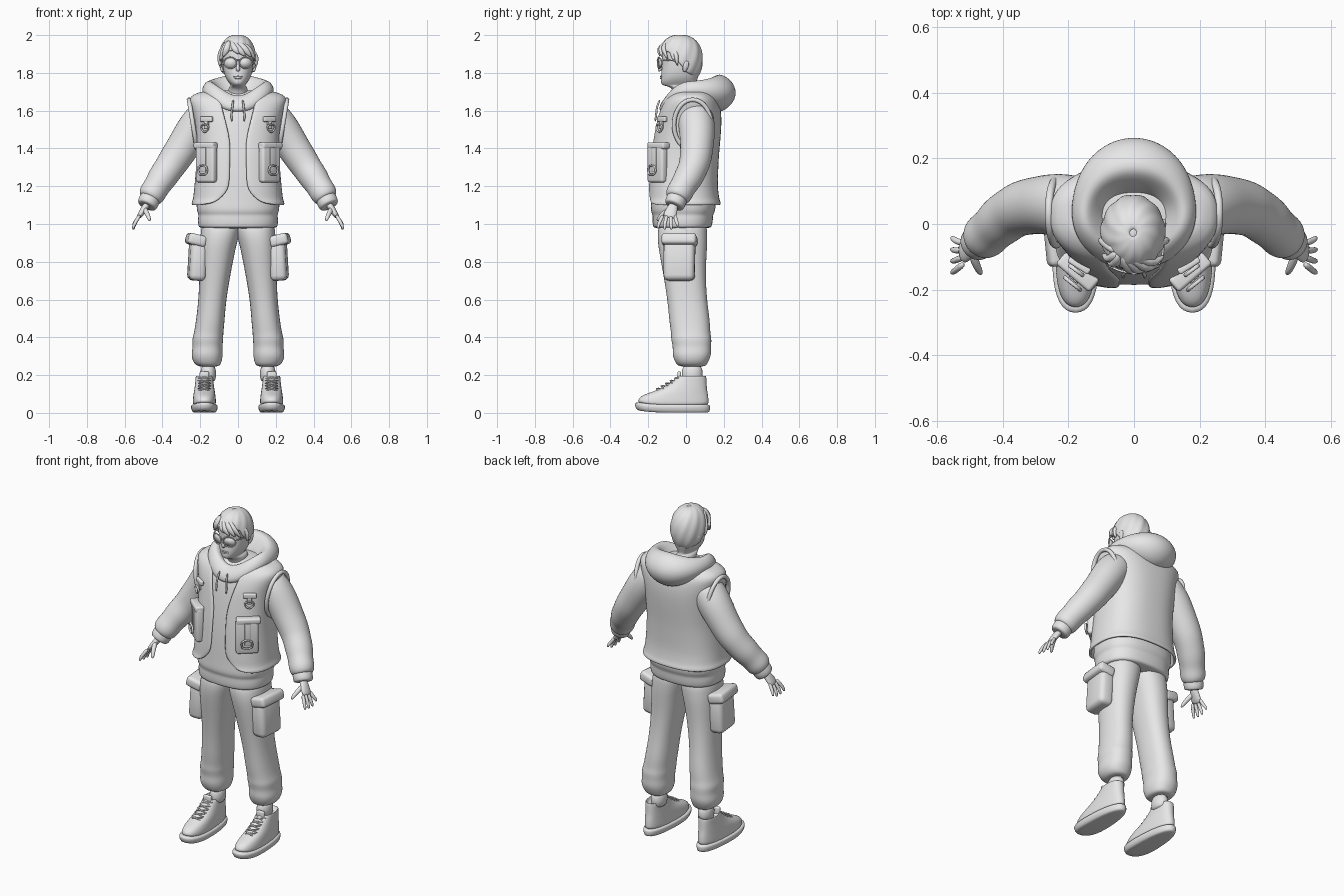
import bpy, bmesh
from math import sin, cos, pi, asin, atan2
from mathutils import Vector, Matrix

cube = bpy.data.objects.get("Cube")
if cube:
    bpy.data.objects.remove(cube, do_unlink=True)

grey = bpy.data.materials.new("light_grey")
grey.use_nodes = True
grey.diffuse_color = (0.8, 0.8, 0.8, 1)
grey.node_tree.nodes["Principled BSDF"].inputs["Base Color"].default_value = (0.8, 0.8, 0.8, 1)


def finish(name, bm, mirror=False, sub=0, thick=0, angle=None, recalc=True):
    """Turn a bmesh into a shaded object with its modifiers."""
    if recalc:
        bmesh.ops.recalc_face_normals(bm, faces=bm.faces[:])
    me = bpy.data.meshes.new(name)
    bm.to_mesh(me)
    bm.free()
    me.materials.append(grey)
    ob = bpy.data.objects.new(name, me)
    bpy.context.collection.objects.link(ob)
    for p in me.polygons:
        p.use_smooth = True
    if angle:
        bpy.ops.object.select_all(action="DESELECT")
        ob.select_set(True)
        bpy.context.view_layer.objects.active = ob
        bpy.ops.object.shade_smooth_by_angle(angle=angle)
    if mirror:
        ob.modifiers.new("Mirror", "MIRROR").use_mirror_merge = False
    if thick:
        ob.modifiers.new("Solidify", "SOLIDIFY").thickness = thick
    if sub:
        m = ob.modifiers.new("Subdivision", "SUBSURF")
        m.levels = m.render_levels = sub
    return ob


def loft(name, rings, closed=True, caps=True, loop=False, **kw):
    """Skin a list of equal rings of points."""
    bm = bmesh.new()
    rows = [[bm.verts.new(p) for p in r] for r in rings]
    n = len(rows[0])
    for i in range(len(rows) if loop else len(rows) - 1):
        a, b = rows[i], rows[(i + 1) % len(rows)]
        for j in range(n if closed else n - 1):
            k = (j + 1) % n
            bm.faces.new((a[j], a[k], b[k], b[j]))
    if caps and not loop:
        bm.faces.new(rows[0][::-1])
        bm.faces.new(rows[-1])
    return finish(name, bm, recalc=caps, **kw)


def tube(name, pts, ref=(0, 1, 0), sides=8, loop=False, sub=1, **kw):
    """Sweep an oval along points (x, y, z, radius[, second radius])."""
    rings, n = [], len(pts)
    for i, p in enumerate(pts):
        a = pts[(i - 1) % n] if loop else pts[max(i - 1, 0)]
        b = pts[(i + 1) % n] if loop else pts[min(i + 1, n - 1)]
        d = (Vector(b[:3]) - Vector(a[:3])).normalized()
        u = Vector(ref)
        u = (u - d * u.dot(d)).normalized()
        v = d.cross(u)
        rings.append([Vector(p[:3]) + u * p[3] * cos(t) + v * p[-1] * sin(t)
                      for t in (2 * pi * k / sides for k in range(sides))])
    return loft(name, rings, loop=loop, sub=sub, **kw)


def box(name, loc, size, yaw=0, roll=0, bevel=0.01, mirror=True):
    bm = bmesh.new()
    bmesh.ops.create_cube(bm, size=1)
    bmesh.ops.scale(bm, vec=size, verts=bm.verts[:])
    bmesh.ops.bevel(bm, geom=bm.edges[:], offset=bevel, segments=3, affect="EDGES", profile=0.5)
    m = Matrix.Translation(loc) @ Matrix.Rotation(yaw, 4, "Z") @ Matrix.Rotation(roll, 4, "Y")
    bm.transform(m)
    return finish(name, bm, mirror=mirror, angle=0.7)


def lerp(table, z):
    """Interpolate rows of a table keyed by its first column."""
    t = sorted(table)
    z = min(max(z, t[0][0]), t[-1][0])
    for a, b in zip(t, t[1:]):
        if z <= b[0]:
            f = (z - a[0]) / (b[0] - a[0])
            return [p + (q - p) * f for p, q in zip(a[1:], b[1:])]


def power(v, e):
    return abs(v) ** e * (1 if v > 0 else -1)


def ring(z, x0, x1, y0, y1, n=2.5, angles=None, count=20):
    """Rounded outline, counter-clockwise from the front."""
    angles = angles or [2 * pi * k / count for k in range(count)]
    return [Vector(((x0 + x1) / 2 + (x1 - x0) / 2 * power(sin(t), 2 / n),
                    (y0 + y1) / 2 - (y1 - y0) / 2 * power(cos(t), 2 / n), z)) for t in angles]


# Hoodie body: height, half width, front, back
BODY = [(.975, .2, -.165, .125), (.985, .213, -.178, .14), (1.03, .215, -.18, .145),
        (1.05, .21, -.178, .145), (1.07, .222, -.19, .158), (1.12, .222, -.185, .16),
        (1.2, .213, -.182, .15), (1.35, .2, -.172, .155), (1.5, .205, -.15, .17),
        (1.6, .225, -.13, .17), (1.655, .245, -.1, .155), (1.685, .225, -.07, .13), (1.71, .15, -.03, .1)]
loft("hoodie_body", [ring(z, -w, w, f, b) for z, w, f, b in BODY], sub=2)


def front(x, z, off=0.018):
    """Front surface depth of the vest and its yaw."""
    def depth(q):
        w, f, b = lerp(BODY, z)
        w, f, b = w + off, f - off, b + off
        return (f + b) / 2 - (b - f) / 2 * max(1 - (abs(q) / w) ** 2.5, 0) ** .4
    return depth(x), atan2(depth(x + .03) - depth(x - .03), .06)


# Open vest with rounded lower corners
OPEN = [(1.1, .2), (1.112, .14), (1.14, .08), (1.2, .045), (1.45, .04), (1.62, .085), (1.71, .1)]
rows = []
for z in (1.1, 1.107, 1.115, 1.13, 1.16, 1.2, 1.28, 1.36, 1.44, 1.52, 1.58, 1.63, 1.66, 1.685, 1.705):
    w, f, b = lerp(BODY, z)
    o = .018 + (.006 if z < 1.12 else 0)
    start = asin(min((lerp(OPEN, z)[0] / (w + o)) ** 1.25, 1))
    ts = [start + (2 * pi - 2 * start) * k / 40 for k in range(41)]
    rows.append(ring(z, -w - o, w + o, f - o, b + o, angles=ts))
loft("vest", rows, closed=False, caps=False, thick=.014, sub=1)
tube("armhole_trim", [(.238 + .022 * sin(t), .035 + .1 * cos(t), 1.525 + .135 * sin(t), .013)
                      for t in (2 * pi * k / 20 for k in range(20))], ref=(1, 0, 0), loop=True, mirror=True)

# Hood: front, side and back sections as (radius, height)
FRONT = [(.17, 1.58), (.175, 1.62), (.15, 1.66), (.115, 1.685), (.09, 1.67), (.06, 1.62)]
SIDE = [(.15, 1.63), (.198, 1.695), (.185, 1.74), (.15, 1.768), (.115, 1.73), (.06, 1.66)]
BACK = [(.14, 1.56), (.25, 1.66), (.228, 1.755), (.14, 1.808), (.1, 1.76), (.03, 1.66)]
rings = []
for k in range(28):
    t = 2 * pi * k / 28
    wf, wb, ws = max(-cos(t), 0) ** 2, max(cos(t), 0) ** 2, sin(t) ** 2
    sec = []
    for f, s, b in zip(FRONT, SIDE, BACK):
        r, z = (f[i] * wf + s[i] * ws + b[i] * wb for i in (0, 1))
        sec.append(Vector((r * sin(t), .03 + r * cos(t), z)))
    rings.append(sec)
loft("hood", rings, loop=True, sub=2)
tube("drawstring", [(x, front(x, z)[0] + .006 - e, z, .006) for x, z, e in
                    ((.025, 1.66, .03), (.03, 1.62, .025), (.035, 1.58, .012), (.032, 1.54, .01))], mirror=True)

# Vest pockets, straps and buckles
X = .165
for name, z, w, h, d, out in (("strap_tab", 1.555, .075, .028, .02, .004), ("ring_strap", 1.53, .025, .05, .014, .004),
                              ("vest_pocket", 1.32, .125, .2, .045, .002), ("pocket_flap", 1.415, .135, .035, .05, .01),
                              ("pocket_strap", 1.34, .035, .13, .012, .026)):
    y, yaw = front(X, z)
    box(name, (X + out * sin(yaw), y - out * cos(yaw), z), (w, d, h), yaw, bevel=min(w, d, h) * .3)
for name, zc, w, out, pts in (
        ("d_ring", 1.51, .03, .018, ((-1, .6), (1, .6), (.8, -.3), (0, -1), (-.8, -.3))),
        ("buckle", 1.285, .032, .036, ((-1, .75), (0, .75), (1, .75), (1, -.75), (0, -.75), (-1, -.75)))):
    y, yaw = front(X, zc)
    tube(name, [(X + w * a * cos(yaw) + out * sin(yaw), y + w * a * sin(yaw) - out * cos(yaw), zc + w * b, .007)
                for a, b in pts], loop=True, mirror=True)

# Sleeves, cuffs and hands
tube("sleeve", [(.15, .05, 1.585, .09), (.19, .052, 1.555, .1), (.24, .06, 1.49, .098), (.29, .058, 1.41, .09),
                (.34, .05, 1.335, .087), (.37, .035, 1.29, .08), (.405, .01, 1.24, .08), (.43, -.015, 1.2, .07),
                (.452, -.035, 1.165, .074), (.465, -.047, 1.14, .066), (.472, -.052, 1.128, .05)], sides=14, sub=2, mirror=True)
tube("cuff", [(.452, -.036, 1.165, .052), (.468, -.05, 1.13, .058), (.482, -.062, 1.098, .056),
              (.484, -.064, 1.094, .046)], sides=14, mirror=True)
tube("palm", [(.475, -.06, 1.11, .026, .02), (.495, -.072, 1.085, .03, .02), (.513, -.083, 1.055, .04, .017),
              (.53, -.09, 1.03, .036, .012)], mirror=True)
for i, name in enumerate(("index", "middle", "ring", "little")):
    base, tip, low = -.12 + .021 * i, -.148 + .035 * i, .975 - .006 * (i in (1, 2)) + .01 * (i == 3)
    tube(name + "_finger", [(.518, base, 1.05, .011), (.54, (base + tip) / 2 - .004, 1.015, .011),
                            (.553, tip, low + .015, .009), (.555, tip, low, .006)], mirror=True)
tube("thumb", [(.495, -.08, 1.085, .016), (.485, -.115, 1.06, .014), (.472, -.142, 1.035, .012),
               (.466, -.153, 1.015, .007)], mirror=True)

# Trousers: height, inner, outer, front, back
LEG = [(1.03, -.02, .19, -.14, .11), (.95, -.012, .2, -.155, .115), (.88, .01, .205, -.15, .115),
       (.75, .035, .205, -.125, .105), (.6, .062, .21, -.1, .112), (.48, .07, .225, -.09, .13),
       (.42, .077, .235, -.08, .13), (.39, .076, .245, -.082, .138), (.35, .082, .24, -.07, .134),
       (.31, .078, .25, -.075, .137), (.27, .085, .24, -.06, .12), (.25, .095, .22, -.045, .108), (.245, .115, .2, -.02, .09)]
loft("trouser_leg", [ring(*r, n=2.3, count=16) for r in LEG], sub=2, mirror=True)
box("cargo_pocket", (.214, -.035, .81), (.09, .165, .22), -.1, -.06, .028)
box("cargo_flap", (.222, -.035, .915), (.1, .185, .06), -.1, -.25, .018)
loft("sock", [ring(z, .115, .2, -.025, .09, 2, count=12) for z in (.16, .2, .26)], sub=1, mirror=True)

# High-top shoes
def foot(z, half, y0, y1):
    """Shoe outline with a narrower heel and a sprung toe."""
    pts = ring(z, .178 - half, .178 + half, y0, y1, 2.4, count=20)
    for p in pts:
        f = (p.y + .075) / .2
        p.x = .178 + (p.x - .178) * (1 - .13 * f)
        p.z += .015 * max(-f, 0) ** 3 if z < .1 else 0
    return pts


SOLE = [(0, .055, -.25, .118), (.003, .063, -.262, .126), (.025, .072, -.275, .131), (.042, .07, -.272, .129), (.045, .06, -.26, .12)]
loft("shoe_sole", [foot(*r) for r in SOLE], sub=1, mirror=True)
UPPER = [(.03, .06, -.258, .12), (.06, .062, -.258, .122), (.085, .06, -.235, .12), (.108, .058, -.19, .116),
         (.13, .055, -.13, .112), (.165, .051, -.075, .11), (.195, .05, -.045, .108), (.2, .045, -.04, .103), (.17, .038, -.03, .09)]
loft("shoe_upper", [foot(*r) for r in UPPER], sub=2, mirror=True)
box("shoe_tongue", (.178, -.036, .19), (.05, .02, .06), bevel=.008)
for i in range(5):
    y, z = -.16 + .024 * i, .124 + .014 * i
    for s in (-1, 1):
        tube("shoe_lace", [(.178 - s * .038, y + .018, z - .012, .005), (.178, y - .004, z + .008, .005),
                           (.178 + s * .038, y + .03, z + .004, .005)], ref=(0, 0, 1), sides=6, mirror=True)

# Head and neck: height, half width, front, back
HEAD = [(1.62, .06, -.05, .07), (1.7, .052, -.06, .06), (1.728, .05, -.085, .06), (1.733, .035, -.125, .055),
        (1.748, .05, -.136, .055), (1.775, .068, -.134, .065), (1.81, .078, -.131, .075), (1.85, .083, -.127, .08),
        (1.9, .085, -.13, .08), (1.94, .08, -.12, .07), (1.975, .05, -.085, .035)]
loft("head", [ring(z, -w, w, f, b, 2.2) for z, w, f, b in HEAD], sub=2)
tube("nose", [(0, -.12, 1.87, .008), (0, -.131, 1.845, .009), (0, -.143, 1.822, .012), (0, -.135, 1.808, .012)], ref=(1, 0, 0))
for z, r in ((1.781, .005), (1.772, .006)):
    tube("lip", [(x, -.134 + 12 * x * x, z, r * (1 - abs(x) * 25)) for x in (-.026, -.013, 0, .013, .026)], ref=(0, 0, 1))
tube("ear", [(.08, -.01, 1.805, .008), (.088, -.006, 1.82, .014, .008), (.093, .002, 1.845, .018, .008),
             (.09, .004, 1.865, .01, .006)], mirror=True)

# Sunglasses
def lens(scale):
    return [(.041 + .034 * scale * cos(t) + .004 * sin(t), 1.853 + .03 * scale * sin(t) - .004 * cos(t))
            for t in (2 * pi * k / 16 for k in range(16))]


tube("lens_rim", [(x, -.15 + 4 * x * x, z, .004) for x, z in lens(1)], sides=6, loop=True, mirror=True)
loft("lens", [[Vector((x, -.15 + d + 4 * x * x, z)) for x, z in lens(1)] for d in (0, .003)], mirror=True)
tube("glasses_bridge", [(-.012, -.15, 1.865, .004), (0, -.153, 1.868, .004), (.012, -.15, 1.865, .004)], ref=(0, 0, 1))
tube("glasses_arm", [(.074, -.127, 1.867, .004), (.09, -.1, 1.867, .004), (.094, 0, 1.862, .004)], ref=(0, 0, 1), mirror=True)

# Hair cap with soft strands
rows = []
for i in range(13):
    row = []
    for k in range(48):
        t = 2 * pi * k / 48
        low = 1.68 + .16 * max(cos(t), 0) ** .7 + .25 * pi / 180 - .07 * max(-cos(t), 0) ** .7
        top = 1.9 + .02 * cos(t) if cos(t) > .45 else lerp([(-1, 1.77), (-.3, 1.8), (.1, 1.86), (.45, 1.87)], cos(t))[0]
        phi = (pi / 2 - asin((top - 1.87) / .132)) * (1 - i / 12.3)
        r = sin(phi) ** .8 * (1 + .025 * sin(11 * t + 5 * phi))
        row.append(Vector((-.003 + .1 * r * sin(t), -.03 - .12 * r * cos(t), 1.87 + .132 * cos(phi))))
    rows.append(row)
loft("hair_cap", rows, caps=False, thick=.014, sub=1)
tube("hair_crown", [(0, -.03, 1.975, .03), (0, -.03, 1.996, .022), (0, -.03, 1.999, .01)], ref=(1, 0, 0))
# Swept fringe and side locks: middle point and tip
for mx, my, mz, tx, ty, tz in ((.05, -.125, 1.935, .092, -.095, 1.872), (.03, -.138, 1.935, .072, -.125, 1.883),
                               (.0, -.142, 1.93, .04, -.138, 1.888), (-.02, -.14, 1.93, .01, -.142, 1.9),
                               (-.07, -.11, 1.93, -.095, -.09, 1.865), (-.055, -.125, 1.935, -.08, -.112, 1.885),
                               (-.094, -.05, 1.9, -.097, -.045, 1.835), (.094, -.05, 1.9, .097, -.045, 1.835)):
    tube("hair_lock", [(-.03 + .3 * mx, -.085, 1.972, .016, .012), (mx, my, mz, .016, .02),
                       ((mx + tx) / 2, (my + ty) / 2 - .002, (mz + tz) / 2, .011, .017), (tx, ty, tz, .003, .004)])
